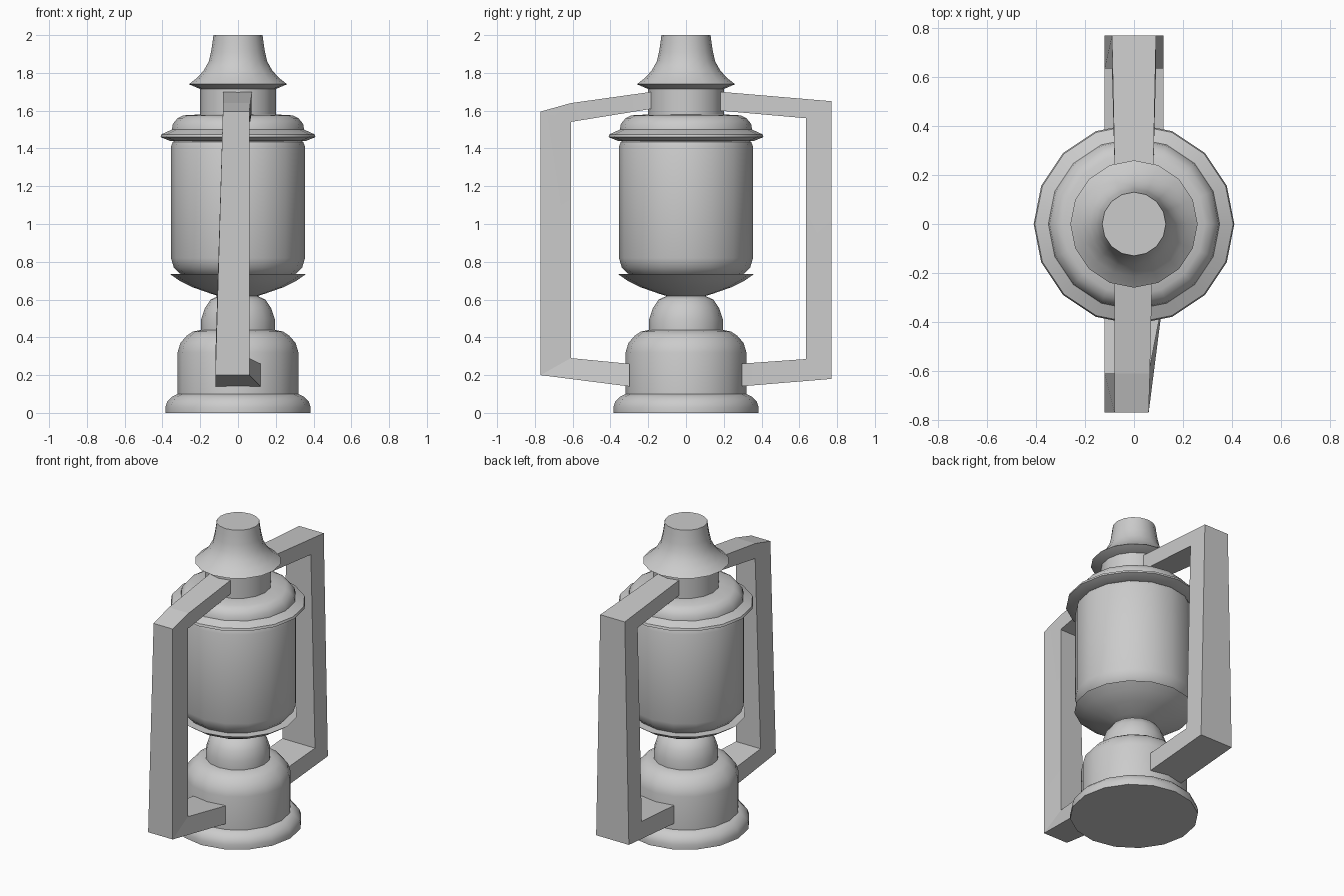
import bpy, bmesh
from math import cos, sin, pi, radians

if "Cube" in bpy.data.objects:
    bpy.data.objects.remove(bpy.data.objects["Cube"])

SIDES = 16


def finish(name, bm, angle=35):
    bmesh.ops.recalc_face_normals(bm, faces=bm.faces)
    mesh = bpy.data.meshes.new(name)
    bm.to_mesh(mesh)
    bm.free()
    ob = bpy.data.objects.new(name, mesh)
    bpy.context.collection.objects.link(ob)
    bpy.ops.object.select_all(action='DESELECT')
    ob.select_set(True)
    bpy.context.view_layer.objects.active = ob
    bpy.ops.object.shade_smooth_by_angle(angle=radians(angle))
    return ob


def lathe(name, profile):
    """Capped solid of revolution from (radius, z) points, bottom to top."""
    bm = bmesh.new()
    rings = [[bm.verts.new((r * cos(2 * pi * i / SIDES), r * sin(2 * pi * i / SIDES), z))
              for i in range(SIDES)] for r, z in profile]
    for a, b in zip(rings, rings[1:]):
        for i in range(SIDES):
            j = (i + 1) % SIDES
            bm.faces.new((a[i], a[j], b[j], b[i]))
    bm.faces.new(rings[0])
    bm.faces.new(rings[-1])
    return finish(name, bm)


def bar(name, sections):
    """Rectangular bar through sections (outer y, z), (inner y, z), (x min, x max)."""
    bm = bmesh.new()
    rings = [[bm.verts.new(c) for c in ((x0, *o), (x1, *o), (x1, *i), (x0, *i))]
             for o, i, (x0, x1) in sections]
    for a, b in zip(rings, rings[1:]):
        for i in range(4):
            j = (i + 1) % 4
            bm.faces.new((a[i], a[j], b[j], b[i]))
    bm.faces.new(rings[0])
    bm.faces.new(rings[-1])
    return finish(name, bm, 5)


# Fuel tank and foot
lathe("base_foot", [(.385, 0), (.385, .03), (.375, .06), (.35, .085), (.32, .10)])
lathe("fuel_tank", [(.32, .09), (.32, .32), (.305, .37), (.27, .41), (.24, .43), (.195, .44)])
lathe("burner_neck", [(.195, .43), (.195, .495), (.175, .555), (.145, .60), (.10, .62)])

# Globe with its dish and top plate
lathe("globe_dish", [(.09, .615), (.14, .63), (.24, .665), (.31, .70), (.36, .735), (.27, .735)])
lathe("glass_globe", [(.27, .71), (.31, .74), (.34, .77), (.355, .82), (.355, 1.41),
                      (.345, 1.435), (.31, 1.45)])
lathe("top_plate", [(.31, 1.44), (.36, 1.44), (.41, 1.46), (.405, 1.475), (.35, 1.50),
                    (.345, 1.53), (.32, 1.56), (.29, 1.575), (.20, 1.58)])

# Chimney and flared cap
lathe("chimney", [(.20, 1.57), (.20, 1.73)])
lathe("chimney_cap", [(.19, 1.71), (.26, 1.74), (.215, 1.775), (.18, 1.815), (.155, 1.86),
                      (.143, 1.91), (.135, 1.96), (.13, 2.0)])

# Side frame arms, slightly irregular from front to back
bar("front_frame_arm", [
    ((-.30, .14), (-.30, .26), (-.12, .12)),
    ((-.77, .20), (-.61, .29), (-.12, .06)),
    ((-.77, 1.595), (-.61, 1.54), (-.08, .06)),
    ((-.61, 1.64), (-.60, 1.542), (-.08, .065)),
    ((-.18, 1.70), (-.18, 1.61), (-.08, .075))])
bar("back_frame_arm", [
    ((.285, .14), (.285, .26), (-.12, .12)),
    ((.77, .18), (.635, .285), (-.12, .12)),
    ((.77, 1.65), (.635, 1.56), (-.09, .09)),
    ((.18, 1.70), (.18, 1.60), (-.078, .078))])
